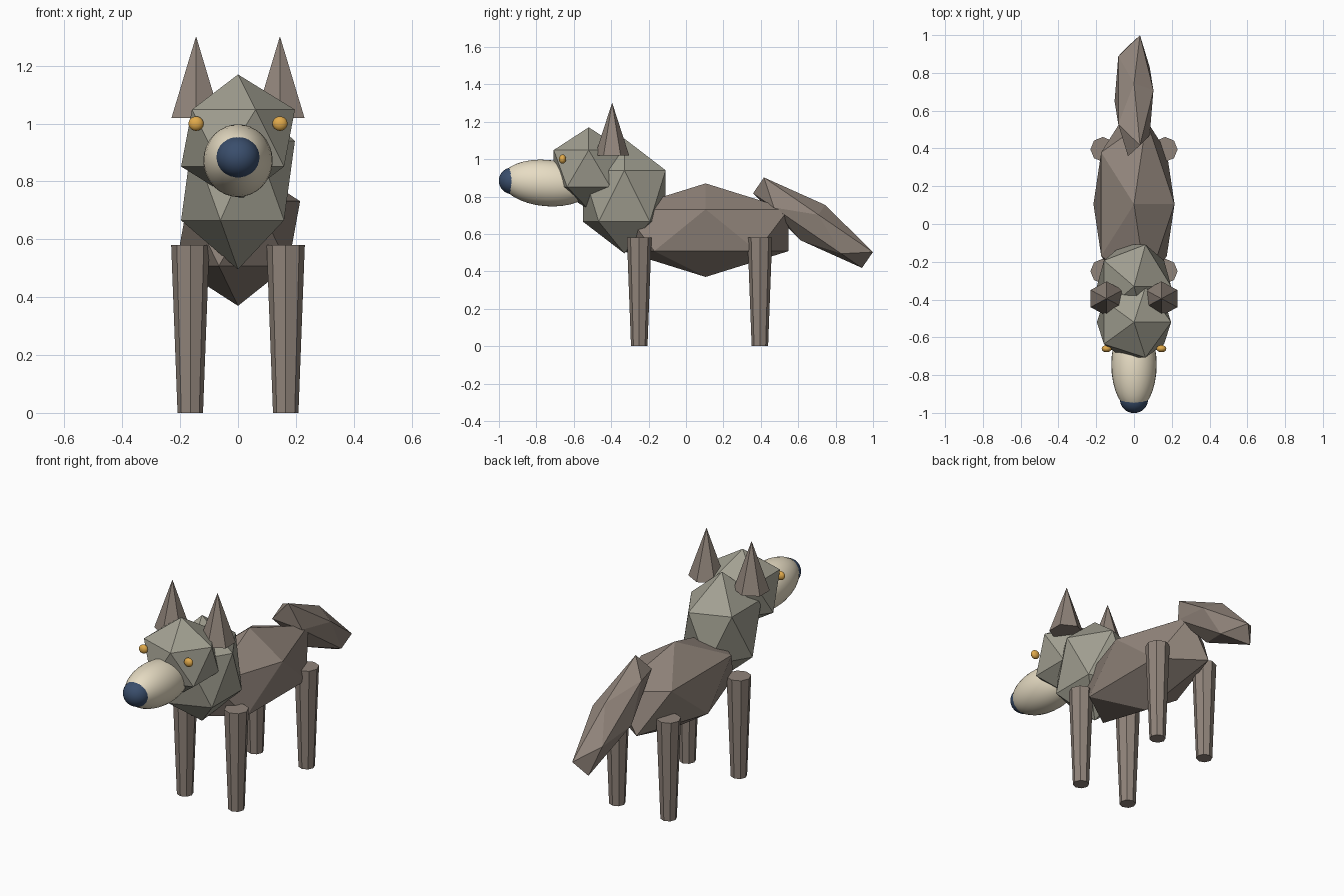
import bpy
import math

if "Cube" in bpy.data.objects:
    bpy.data.objects.remove(bpy.data.objects["Cube"])


def material(name, rgb):
    m = bpy.data.materials.new(name)
    m.diffuse_color = (*rgb, 1)
    m.use_nodes = True
    m.node_tree.nodes["Principled BSDF"].inputs["Base Color"].default_value = m.diffuse_color
    return m


FUR = material("brown_fur", (0.28, 0.23, 0.195))
PALE = material("grey_fur", (0.36, 0.35, 0.285))
CREAM = material("cream", (0.80, 0.72, 0.55))
NAVY = material("dark_blue", (0.042, 0.076, 0.15))
GOLD = material("gold", (0.75, 0.40, 0.07))


def finish(name, mat, scale=(1, 1, 1), tilt=0):
    ob = bpy.context.object
    ob.name = name
    ob.scale = scale
    ob.rotation_euler = (math.radians(tilt), 0, 0)
    ob.data.materials.append(mat)
    return ob


def faceted(name, loc, radii, mat, tilt=0):
    # low-poly twenty-sided mass
    bpy.ops.mesh.primitive_ico_sphere_add(subdivisions=1, radius=1, location=loc)
    return finish(name, mat, radii, tilt)


def smooth_ball(name, loc, radii, mat, tilt=0):
    bpy.ops.mesh.primitive_uv_sphere_add(segments=32, ring_count=16, radius=1, location=loc)
    bpy.ops.object.shade_smooth()
    return finish(name, mat, radii, tilt)


def cone(name, x, y, z0, z1, r0, r1, sides, mat, scale=(1, 1, 1)):
    bpy.ops.mesh.primitive_cone_add(vertices=sides, radius1=r0, radius2=r1,
                                    depth=z1 - z0, location=(x, y, (z0 + z1) / 2))
    return finish(name, mat, scale)


# Faceted masses
faceted("body", (0, 0.105, 0.62), (0.24, 0.522, 0.25), FUR)
faceted("neck", (0, -0.33, 0.803), (0.22, 0.26, 0.307), PALE)
faceted("head", (0, -0.52, 0.95), (0.22, 0.22, 0.22), PALE)
faceted("tail", (0, 0.679, 0.66), (0.115, 0.415, 0.115), FUR, tilt=-34.4)

# Smooth muzzle
smooth_ball("snout", (0, -0.745, 0.872), (0.12, 0.243, 0.124), CREAM, tilt=-5)
smooth_ball("nose", (0, -0.926, 0.884), (0.075, 0.075, 0.072), NAVY)

# Mirrored pairs
for side, s in (("left", -1), ("right", 1)):
    smooth_ball(f"{side}_eye", (s * 0.145, -0.66, 1.0), (0.026, 0.019, 0.025), GOLD)
    cone(f"{side}_ear", s * 0.145, -0.395, 1.02, 1.302, 0.098, 0, 6, FUR, (1, 0.93, 1))
    for end, y in (("front", -0.25), ("back", 0.395)):
        cone(f"{end}_{side}_leg", s * 0.165, y, 0, 0.58, 0.044, 0.066, 8, FUR)
